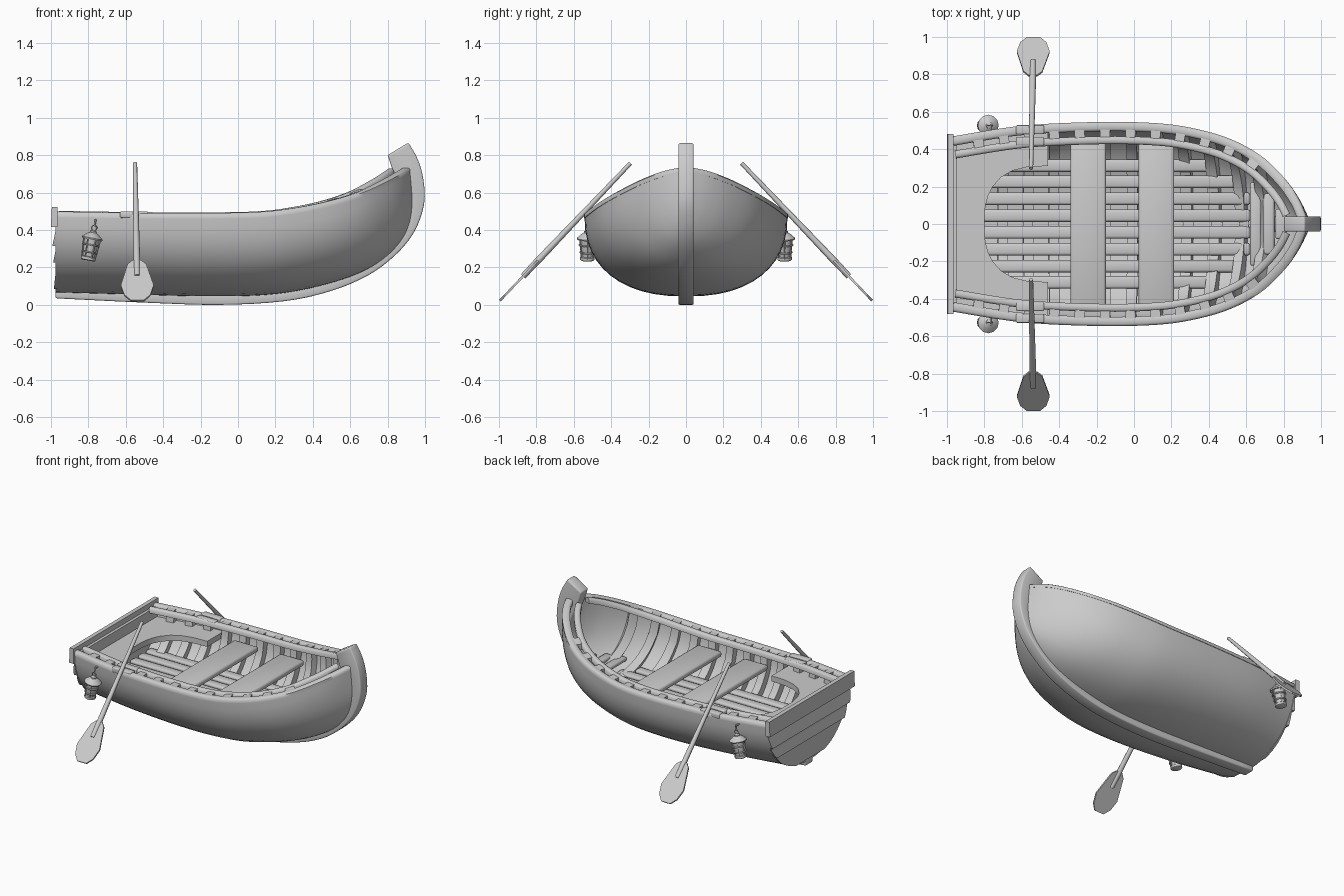
import bpy, bmesh, math
from math import sin, cos, pi
from mathutils import Vector, Matrix

if "Cube" in bpy.data.objects:
    bpy.data.objects.remove(bpy.data.objects["Cube"])

def finish(name, bm, bevel=0.0, angle=40):
    bmesh.ops.recalc_face_normals(bm, faces=bm.faces)
    me = bpy.data.meshes.new(name)
    bm.to_mesh(me)
    bm.free()
    ob = bpy.data.objects.new(name, me)
    bpy.context.collection.objects.link(ob)
    if bevel:
        m = ob.modifiers.new("bevel", 'BEVEL')
        m.width, m.segments = bevel, 2
    bpy.ops.object.select_all(action='DESELECT')
    ob.select_set(True)
    bpy.context.view_layer.objects.active = ob
    bpy.ops.object.shade_smooth_by_angle(angle=math.radians(angle))
    return ob

def loft(name, rings, bevel=0.0, angle=40):
    bm = bmesh.new()
    vs = [[bm.verts.new(p) for p in r] for r in rings]
    n = len(vs[0])
    for a, b in zip(vs, vs[1:]):
        for i in range(n):
            bm.faces.new((a[i], a[(i + 1) % n], b[(i + 1) % n], b[i]))
    bm.faces.new(vs[0])
    bm.faces.new(vs[-1])
    return finish(name, bm, bevel, angle)

def box(name, x0, x1, y0, y1, z0, z1, bevel=0.006, angle=100):
    return loft(name, [[(x, y0, z0), (x, y1, z0), (x, y1, z1), (x, y0, z1)] for x in (x0, x1)], bevel, angle)

def spline(pts, u):
    n = len(pts) - 1
    f = min(max(u, 0), 1) * n
    i = min(int(f), n - 1)
    t = f - i
    p = [pts[min(max(j, 0), n)] for j in (i - 1, i, i + 1, i + 2)]
    return [0.5 * (2 * b + (c - a) * t + (2 * a - 5 * b + 4 * c - d) * t * t + (3 * b - a - 3 * c + d) * t ** 3)
            for a, b, c, d in zip(*p)]

# Hull stations: sheer x, half width, sheer z, keel x, keel z, section exponent
ST = [(-.97, .465, .484, -.97, .065, .94), (-.6, .522, .478, -.6, .055, .89), (-.2, .542, .476, -.2, .045, .86),
      (.1, .537, .481, .12, .05, .86), (.3, .512, .502, .34, .078, .87), (.5, .457, .542, .56, .135, .89),
      (.67, .367, .594, .72, .205, .92), (.8, .245, .655, .84, .30, .95), (.88, .13, .698, .91, .40, 1),
      (.925, .02, .722, .95, .53, 1)]

def raw(u, t):
    sx, b, s, kx, k, a = spline(ST, u)
    f = 1 - max(cos(t), 0) ** a
    return Vector((kx + (sx - kx) * f, b * max(sin(t), 0) ** a, k + (s - k) * f))

def hull_pt(u, t, d=0.0):
    # point on the starboard half, inset by d along the inward normal
    p = raw(u, t)
    if d:
        tt = min(max(t, .12), 1.45)
        du = raw(min(u + .01, 1), tt) - raw(max(u - .01, 0), tt)
        dt = raw(u, tt + .08) - raw(u, tt - .08)
        n = dt.cross(du).normalized()
        if n.y > 0:
            n = -n
        if t > 1.3:
            n.z = 0
            n.normalize()
        if t < .12:
            n = Vector((-.3 if u > .6 else 0, 0, 1)).normalized()
        p = p + n * d
        p.x = max(p.x, -.97)
        p.y = max(p.y, 0)
    return p

def at(x, z):
    # station whose section passes through x at height z, and the half width there
    lo, hi = 0, 1
    for _ in range(30):
        m = (lo + hi) / 2
        sx, b, s, kx, k, a = spline(ST, m)
        f = min(max((z - k) / (s - k), 0), 1)
        lo, hi = (m, hi) if kx + (sx - kx) * f < x else (lo, m)
    return m, b * max(1 - (1 - f) ** (2 / a), 0) ** (a / 2)

def u_at(x):
    return at(x, 9)[0]

def half_width(x, z):
    return at(x, z)[1]

def flip(p, s):
    return Vector((p.x, p.y * s, p.z))

TS = [pi / 2 * i / 12 for i in range(-12, 13)]

def section(u, d):
    return [flip(hull_pt(u, abs(t), d), 1 if t >= 0 else -1) for t in TS]

# Hull shell with thickness
loft("hull", [section(i / 45, 0) + section(i / 45, .025)[::-1] for i in range(46)], angle=50)

# Keel and stem with upright bow post
outer = [(-.975, .035), (-.5, .012), (-.1, 0), (.25, .02), (.5, .075), (.7, .16), (.84, .265), (.93, .37),
         (.98, .48), (.998, .58), (.985, .70), (.955, .79), (.91, .867)]
inner = [(-.975, .085), (-.5, .075), (-.1, .065), (.22, .075), (.45, .125), (.64, .20), (.77, .29), (.85, .38),
         (.89, .48), (.89, .56), (.86, .64), (.83, .71), (.80, .80)]
rings = []
for i in range(49):
    (ox, oz), (ix, iz) = spline(outer, i / 48), spline(inner, i / 48)
    rings.append([(ox, -.041, oz), (ox, .041, oz), (ix, .041, iz), (ix, -.041, iz)])
loft("keel_and_stem", rings, .008, 100)

# Outer and inner gunwale rails
def rail(name, d, w, h, s, u1):
    path = [hull_pt(u1 * i / 40, pi / 2, d) for i in range(41)]
    rings = []
    for i, p in enumerate(path):
        t = path[min(i + 1, 40)] - path[max(i - 1, 0)]
        side = Vector((t.y, -t.x, 0)).normalized()
        rings.append([flip(p + side * (w * a) + Vector((0, 0, h * b)), s) for a, b in
                      ((-.5, -.5), (.5, -.5), (.5, .25), (.25, .5), (-.25, .5), (-.5, .25))])
    loft(name, rings, angle=60)

for s in (-1, 1):
    rail("outer_rail", .022, .05, .03, s, .985)
    rail("inner_rail", .095, .042, .036, s, .93)

# Ribs with spacer blocks between the rails
for i in range(12):
    x = -.84 + .137 * i
    ua, ub = u_at(x - .027), u_at(x + .027)
    a0, a1, b0, b1 = section(ua, .02), section(ua, .072), section(ub, .02), section(ub, .072)
    loft("rib", [list(q) for q in zip(a0, b0, b1, a1)])
    for s in (-1, 1):
        rings = []
        for u in (ua, ub):
            o, n = flip(hull_pt(u, pi / 2, .03), s), flip(hull_pt(u, pi / 2, .085), s)
            rings.append([o + Vector((0, 0, -.03)), n + Vector((0, 0, -.03)),
                          n + Vector((0, 0, .013)), o + Vector((0, 0, .013))])
        loft("rail_spacer", rings)

# Floor planks running lengthwise, trimmed to stay inside the hull
ZF = .23
for y in (.045, .135, .225, .312):
    x1 = .62
    while half_width(x1, ZF - .03) < y + .048:
        x1 -= .02
    for s in (-1, 1):
        box("floor_plank", -.93, x1, s * y - .033, s * y + .033, ZF - .03, ZF, .013, 180)

# Raised cross slats in the bow
for i, x in enumerate((.65, .72, .785)):
    z = .26 + .02 * i
    w = half_width(x + .03, z) - .02
    box("bow_slat", x - .03, x + .03, -w, w, z, z + .03, .012, 180)

# Two rowing seats
for x in (-.245, .12):
    box("seat", x - .095, x + .095, -.445, .445, .365, .405, .014, 180)

# U-shaped stern seat
ZS = .41
out_half = [(x, half_width(x, ZS) - .03) for x in (-.46, -.58, -.7, -.82, -.96)] + [(-.96, .3), (-.96, .2), (-.96, .1), (-.96, 0)]
in_half = [(-.46, .31), (-.57, .305), (-.65, .285), (-.71, .25), (-.755, .2), (-.78, .15), (-.793, .1), (-.8, .05), (-.8, 0)]
mir = lambda h: h + [(x, -y) for x, y in h[-2::-1]]
loft("stern_seat", [[(*o, ZS - .04), (*o, ZS), (*n, ZS), (*n, ZS - .04)]
                    for o, n in zip(mir(out_half), mir(in_half))])

# Transom panel and overlapping boards
loft("transom", [[(x, p.y, p.z) for p in section(0, 0)] for x in (-.975, -.945)])
for z0, z1, xb, xt in ((.415, .522, -1.0, -.995), (.315, .405, -.992, -.973), (.225, .305, -.988, -.972), (.085, .215, -.984, -.97)):
    rings = []
    for i in range(6):
        z = z0 + (z1 - z0) * i / 5
        x = xb + (xt - xb) * i / 5
        w = .48 if z0 > .4 else half_width(-.97, z) + .006
        rings.append([(x, -w, z), (x, w, z), (-.965, w, z), (-.965, -w, z)])
    loft("transom_board", rings)

# Lathe helper for small turned parts
def lathe(name, prof, n, M):
    return loft(name, [[M @ Vector((r * cos(2 * pi * k / n), r * sin(2 * pi * k / n), z)) for k in range(n)]
                       for r, z in prof])

def torus(name, R, r, M):
    bm = bmesh.new()
    vs = [[bm.verts.new(M @ Vector(((R + r * cos(b * pi / 3)) * cos(a * pi / 8), (R + r * cos(b * pi / 3)) * sin(a * pi / 8),
           r * sin(b * pi / 3)))) for b in range(6)] for a in range(16)]
    for a in range(16):
        for b in range(6):
            bm.faces.new((vs[a][b], vs[a - 15][b], vs[a - 15][b - 5], vs[a][b - 5]))
    return finish(name, bm)

for s in (-1, 1):
    # Oarlock pads on both rails
    for y0, y1 in ((.42, .465), (.48, .528)):
        box("oarlock_pad", -.63, -.48, *sorted((s * y0, s * y1)), .465, .499)

    # Oar shaft and faceted blade
    top, tip = Vector((-.55, s * .297, .757)), Vector((-.537, s * .995, .022))
    d = (tip - top).normalized()
    side = Vector((1, 0, 0)) - d * d.x
    side.normalize()
    nor = d.cross(side)
    L = (tip - top).length
    loft("oar_shaft", [[top + d * l + (side * cos(k * pi / 4) + nor * sin(k * pi / 4)) * r for k in range(8)]
                       for l, r in ((0, .011), (.3, .014), (L - .3, .018), (L - .18, .016))], angle=60)
    loft("oar_blade", [[top + d * (L - l) + side * (w * a) + nor * (.006 * b)
                        for a, b in ((-1, -1), (1, -1), (1, 1), (-1, 1))]
                       for l, w in ((.295, .022), (.265, .05), (.11, .088), (.04, .07), (0, .035))], angle=20)

    # Hanging lantern: base, glass, roof, posts, guard rings and hook
    M = Matrix.Translation((-.79, s * .527, .3)) @ Matrix.Rotation(math.radians(11), 4, 'Y')
    lathe("lantern_base", [(.034, -.064), (.039, -.06), (.039, -.046), (.032, -.042)], 12, M)
    lathe("lantern_glass", [(.03, -.05), (.036, 0), (.042, .06)], 12, M)
    lathe("lantern_roof", [(.054, .05), (.057, .058), (.028, .083), (.018, .087), (.018, .095), (.006, .102)], 12, M)
    for k in range(6):
        c, q = cos(k * pi / 3), sin(k * pi / 3)
        loft("lantern_post", [[M @ Vector((r * c + .004 * cos(j), r * q + .004 * sin(j), z)) for j in (0, 1.57, 3.14, 4.71)]
                              for r, z in ((.036, -.05), (.045, .055))])
    for z, r in ((-.02, .039), (.02, .043)):
        torus("lantern_ring", r, .005, M @ Matrix.Translation((0, 0, z)))
    torus("lantern_handle", .014, .003, M @ Matrix.Translation((0, 0, .113)) @ Matrix.Rotation(pi / 2, 4, 'X'))
    lathe("lantern_hook", [(.004, .12), (.004, .16)], 6, M)
    w = half_width(-.77, .46)
    box("hook_arm", -.77, -.76, *sorted((s * (w - .03), s * .53)), .45, .46, .002)
